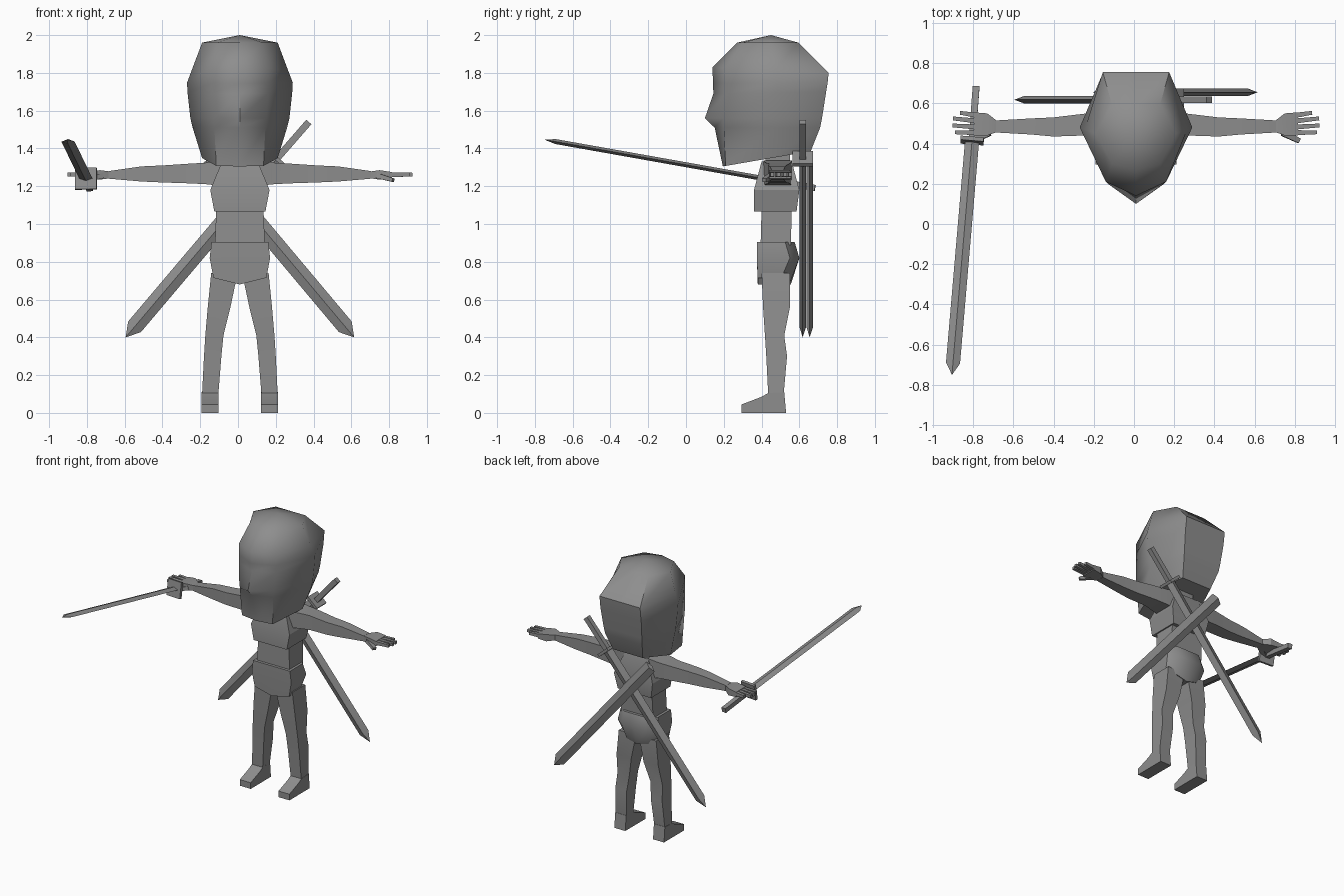
import bpy, bmesh, math
from mathutils import Vector

if "Cube" in bpy.data.objects:
    bpy.data.objects.remove(bpy.data.objects["Cube"])

CX = 0.01  # symmetry plane of the body

grey = bpy.data.materials.new("plain_grey")
grey.diffuse_color = (0.27, 0.27, 0.27, 1)
grey.use_nodes = True
grey.node_tree.nodes["Principled BSDF"].inputs["Base Color"].default_value = grey.diffuse_color


def loft(name, rings, start=None, end=None, smooth=25):
    """Skin a list of equal rings; ends are capped, or closed to an apex point."""
    bm = bmesh.new()
    vr = [[bm.verts.new(p) for p in r] for r in rings]
    n = len(vr[0])
    for a, b in zip(vr, vr[1:]):
        for i in range(n):
            j = (i + 1) % n
            bm.faces.new((a[i], a[j], b[j], b[i]))
    for ring, apex in ((vr[0], start), (vr[-1], end)):
        if apex is None:
            bm.faces.new(ring)
        else:
            tip = bm.verts.new(apex)
            for i in range(n):
                bm.faces.new((ring[i], ring[(i + 1) % n], tip))
    bmesh.ops.recalc_face_normals(bm, faces=bm.faces)
    me = bpy.data.meshes.new(name)
    bm.to_mesh(me)
    bm.free()
    me.materials.append(grey)
    ob = bpy.data.objects.new(name, me)
    bpy.context.collection.objects.link(ob)
    bpy.ops.object.select_all(action='DESELECT')
    ob.select_set(True)
    bpy.context.view_layer.objects.active = ob
    bpy.ops.object.shade_smooth_by_angle(angle=math.radians(smooth))
    return ob


def ring_z(z, x0, x1, y0, y1):
    return [(x0, y0, z), (x1, y0, z), (x1, y1, z), (x0, y1, z)]


def ring_x(x, y0, y1, z0, z1):
    return [(x, y0, z0), (x, y1, z0), (x, y1, z1), (x, y0, z1)]


def bar(name, a, b, side, w, t, tip=0.0, diamond=False, taper=1.0):
    """Straight bar from a to b, w wide along side and t thick."""
    a, b, u = Vector(a), Vector(b), Vector(side)
    d = (b - a).normalized()
    u = (u - d * u.dot(d)).normalized() * w / 2
    v = d.cross(u).normalized() * t / 2
    corners = (u, v, -u, -v) if diamond else (u + v, v - u, -u - v, u - v)
    e = b - d * tip
    return loft(name, [[a + c for c in corners], [e + c * taper for c in corners]],
                end=b if tip else None)


# Head: level = front z, back z, front y, cheek x/y, side x/y, back x/y
levels = [
    (1.305, 1.385, .195, .125, .21, .20, .45, .12, .66),
    (1.51, 1.51, .152, .135, .20, .25, .48, .15, .71),
    (1.56, 1.56, .10, .14, .20, .262, .48, .155, .72),
    (1.69, 1.70, .145, .15, .21, .277, .48, .165, .742),
    (1.745, 1.75, .143, .15, .21, .28, .48, .165, .75),
    (1.83, 1.80, .14, .15, .21, .255, .47, .165, .755),
    (1.96, 1.96, .27, .12, .30, .20, .45, .12, .595),
]
rings = []
for zf, zb, yf, xc, yc, xs, ys, xb, yb in levels:
    flat = [(0, yf), (xc, yc), (xs, ys), (xb, yb), (0, yb), (-xb, yb), (-xs, ys), (-xc, yc)]
    rings.append([(CX + x, y, zf + (zb - zf) * (y - yf) / (yb - yf)) for x, y in flat])
loft("head", rings, end=(CX, .45, 2.0), smooth=50)

# Neck, chest and waist
loft("neck", [ring_z(z, CX - .06, CX + .06, .42, .55) for z in (1.28, 1.40)])
loft("chest", [ring_z(z, CX - w, CX + w, y0, y1) for z, w, y0, y1 in (
    (1.065, .135, .36, .585), (1.18, .157, .36, .60), (1.33, .095, .40, .56))])
loft("waist", [ring_z(z, CX - w, CX + w, y0, y1) for z, w, y0, y1 in (
    (.89, .132, .395, .555), (1.08, .125, .40, .56))])

# Hips, with a rounded back and a lower edge that dips at the centre
rings = []
for z, dip, w, y0, y1 in ((.715, .035, .14, .38, .555), (.82, 0, .16, .375, .60),
                          (.905, 0, .15, .375, .575)):
    rings.append([(CX - w, y0, z), (CX, y0, z - dip), (CX + w, y0, z),
                  (CX + w, y1 - .05, z), (CX + w * .6, y1, z - dip * .4), (CX, y1, z - dip),
                  (CX - w * .6, y1, z - dip * .4), (CX - w, y1 - .05, z)])
loft("hips", rings, smooth=40)

for s, label in ((1, "left"), (-1, "right")):
    # Arm and palm
    arm = [(.09, .41, .56, 1.20, 1.335), (.17, .42, .555, 1.21, 1.325),
           (.26, .44, .548, 1.215, 1.32), (.41, .435, .53, 1.22, 1.31),
           (.52, .445, .525, 1.225, 1.305), (.695, .455, .515, 1.24, 1.28)]
    loft(label + "_arm", [ring_x(CX + s * a[0], *a[1:]) for a in arm])
    palm = [(.69, .458, .512, 1.242, 1.278), (.74, .44, .55, 1.235, 1.285),
            (.805, .44, .555, 1.24, 1.275)]
    loft(label + "_palm", [ring_x(CX + s * a[0], *a[1:]) for a in palm])
    # Fingers and thumb
    for i, (y, x1, y1) in enumerate(((.54, .875, .553), (.512, .91, .525),
                                     (.482, .912, .49), (.454, .90, .456))):
        bar(f"{label}_finger_{i + 1}", (CX + s * .79, y, 1.26), (CX + s * x1, y1, 1.262),
            (0, 1, 0), .025, .026, taper=.75)
    bar(label + "_thumb", (CX + s * .73, .455, 1.255), (CX + s * .812, .413, 1.232),
        (0, 1, 0), .035, .028, taper=.7)

    # Leg: z, inner x, outer x, front y, back y
    leg = [(.10, .114, .20, .435, .517), (.30, .098, .19, .425, .535),
           (.41, .087, .183, .418, .52), (.56, .05, .17, .408, .55),
           (.74, .012, .152, .40, .55)]
    loft(label + "_leg", [ring_z(z, CX + s * a, CX + s * b, y0, y1)
                          for z, a, b, y0, y1 in leg])
    # Foot: side profile pushed across its width
    side = [(.295, 0), (.53, 0), (.52, .11), (.435, .105), (.40, .085), (.295, .045)]
    loft(label + "_foot", [[(CX + s * x, y, z) for y, z in side] for x in (.113, .202)])

# Sheathed sword on the back: sheath, guard and handle
across = (-.77, 0, .64)
top, mid, low = Vector((.375, .618, 1.54)), Vector((.205, .618, 1.345)), Vector((-.595, .618, .40))
axis = (top - mid).normalized()
bar("back_sheath", mid, low, across, .088, .036, tip=.073, diamond=True)
bar("back_guard", mid - axis * .01, mid + axis * .01, across, .10, .11)
bar("back_handle", mid, top, across, .036, .034)

# Empty sheath crossing behind it
bar("empty_sheath", (-.17, .655, 1.335), (.615, .655, .40), (.77, 0, .64),
    .088, .036, tip=.073, diamond=True)

# Sword held in the right hand
end, grip, tip = Vector((-.785, .683, 1.19)), Vector((-.805, .415, 1.24)), Vector((-.905, -.75, 1.447))
axis = (tip - grip).normalized()
bar("held_blade", grip, tip, (1, 0, 0), .07, .026, tip=.06, diamond=True)
bar("held_guard", grip - axis * .01, grip + axis * .01, (1, 0, 0), .115, .115)
bar("held_handle", end, grip, (1, 0, 0), .034, .034)
